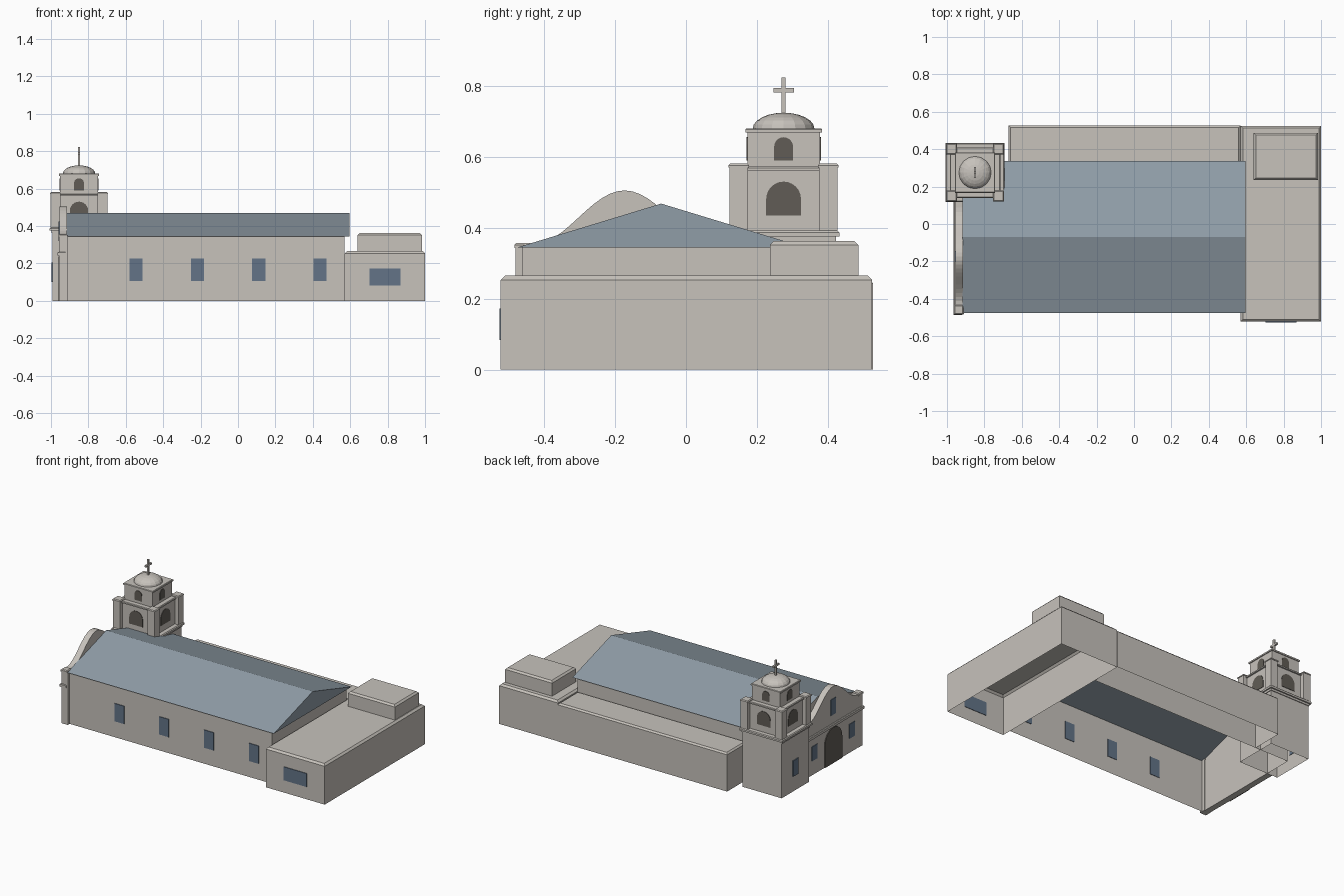
import bpy, bmesh
from math import cos, sin, pi
from mathutils import Matrix, Vector

cube = bpy.data.objects.get("Cube")
if cube:
    bpy.data.objects.remove(cube, do_unlink=True)


def material(name, rgb):
    m = bpy.data.materials.new(name)
    m.use_nodes = True
    m.diffuse_color = (*rgb, 1)
    m.node_tree.nodes["Principled BSDF"].inputs["Base Color"].default_value = (*rgb, 1)
    return m


STUCCO = material("warm grey stucco", (0.57, 0.54, 0.50))
SLATE = material("blue grey roofing", (0.28, 0.34, 0.39))
GLASS = material("slate blue glass", (0.125, 0.175, 0.245))
DARK = material("dark opening", (0.12, 0.108, 0.093))


def finish(bm, name, *mats):
    mesh = bpy.data.meshes.new(name)
    bm.to_mesh(mesh)
    bm.free()
    for m in mats:
        mesh.materials.append(m)
    ob = bpy.data.objects.new(name, mesh)
    bpy.context.collection.objects.link(ob)
    return ob


def box(name, x, y, z, mat=STUCCO, chamfer=0, drop_bottom=False, drop_top=False):
    """Box from ranges, with an optional chamfered top rim and open ends."""
    bm = bmesh.new()
    bmesh.ops.create_cube(bm, size=1)
    for v in bm.verts:
        v.co = Vector([r[0] + (c + 0.5) * (r[1] - r[0]) for c, r in zip(v.co, (x, y, z))])
    bm.normal_update()
    dead = [f for f in bm.faces if (drop_bottom and f.normal.z < -0.5) or (drop_top and f.normal.z > 0.5)]
    bmesh.ops.delete(bm, geom=dead, context='FACES')
    if chamfer:
        rim = [e for e in bm.edges if all(v.co.z > z[1] - 1e-5 for v in e.verts)]
        bmesh.ops.bevel(bm, geom=rim, offset=chamfer, segments=1, affect='EDGES')
    return finish(bm, name, mat)


def square(name, half, z, **kw):
    """Box centred on the tower axis."""
    return box(name, (TX - half, TX + half), (TY - half, TY + half), z, **kw)


def prism(name, pts, x, *mats):
    """Extrude a (y, z) outline along x."""
    bm = bmesh.new()
    face = bm.faces.new([bm.verts.new((x[0], a, b)) for a, b in pts])
    side = bmesh.ops.extrude_face_region(bm, geom=[face])
    for v in side["geom"]:
        if isinstance(v, bmesh.types.BMVert):
            v.co.x = x[1]
    bmesh.ops.recalc_face_normals(bm, faces=bm.faces)
    return finish(bm, name, *mats)


def arch(width, bottom, top, centre=0):
    r = width / 2
    curve = [(centre + r * cos(pi * i / 12), top - r + r * sin(pi * i / 12)) for i in range(13)]
    return [(centre - r, bottom), (centre + r, bottom)] + curve


# Main hall walls, open above and below
box("nave_walls", (-0.917, 0.57), (-0.46, 0.32), (0, 0.345), drop_bottom=True, drop_top=True)

# Gabled roof shell without an underside; the facade end is stucco
roof = prism("nave_roof", [(-0.477, 0.344), (0.337, 0.344), (-0.07, 0.468)], (-0.917, 0.596), SLATE, STUCCO)
bm = bmesh.new()
bm.from_mesh(roof.data)
for f in bm.faces:
    f.material_index = 1 if f.normal.x < -0.5 else 0
bmesh.ops.delete(bm, geom=[f for f in bm.faces if f.normal.z < -0.5], context='FACES')
bm.to_mesh(roof.data)
bm.free()

# Side wings
box("end_wing", (0.57, 1.0), (-0.522, 0.524), (0, 0.265), chamfer=0.012, drop_bottom=True)
box("end_wing_upper_room", (0.64, 0.983), (0.236, 0.486), (0.255, 0.362), chamfer=0.011, drop_bottom=True)
box("rear_wing", (-0.67, 0.57), (0.32, 0.527), (0, 0.253), chamfer=0.01, drop_bottom=True)

# Facade with a bell-shaped gable
FC = -0.173
gable = [(FC + 0.26 * (1 - i / 12), 0.352 + 0.153 * (0.5 + 0.5 * cos(pi * (1 - i / 12)))) for i in range(25)]
prism("facade", [(-0.478, 0), (0.132, 0), (0.132, 0.352)] + gable + [(-0.478, 0.352)], (-0.955, -0.915), STUCCO)
box("facade_corner_pier", (-0.957, -0.91), (-0.48, -0.438), (0, 0.345))
box("facade_corner_cap", (-0.961, -0.912), (-0.483, -0.434), (0.343, 0.357), chamfer=0.005)
box("facade_cornice", (-0.965, -0.92), (-0.486, 0.135), (0.242, 0.262), chamfer=0.004)
prism("main_door", arch(0.18, 0, 0.236, FC), (-0.96, -0.952), DARK)
for name, y, z0, z1 in (("facade_window_left", FC - 0.195, 0.095, 0.19),
                        ("facade_window_right", FC + 0.195, 0.095, 0.19),
                        ("facade_window_upper", FC, 0.32, 0.425)):
    box(name, (-0.959, -0.952), (y - 0.028, y + 0.028), (z0, z1), GLASS)

# Front windows
for i in range(4):
    x = -0.545 + i * 0.328
    box(f"nave_window_{i + 1}", (x - 0.035, x + 0.035), (-0.464, -0.457), (0.107, 0.225), GLASS)
box("wing_window", (0.703, 0.87), (-0.526, -0.519), (0.083, 0.172), GLASS)

# Bell tower: shaft, cornices, belfry stages
TX, TY = -0.85, 0.275
square("tower_shaft", 0.143, (0, 0.364), drop_bottom=True)
square("tower_lower_moulding", 0.148, (0.362, 0.376))
square("tower_cornice", 0.157, (0.375, 0.392), chamfer=0.005)
square("lower_belfry", 0.125, (0.39, 0.562))
square("lower_belfry_cornice", 0.135, (0.56, 0.572), chamfer=0.004)
square("upper_belfry", 0.102, (0.57, 0.672))
square("upper_belfry_cornice", 0.108, (0.668, 0.68), chamfer=0.003)
box("tower_window", (-0.998, -0.99), (TY - 0.028, TY + 0.028), (0.1, 0.205), GLASS)
for sx in (-1, 1):
    for sy in (-1, 1):
        px, py = TX + sx * 0.126, TY + sy * 0.126
        box("belfry_corner_pillar", (px - 0.026, px + 0.026), (py - 0.026, py + 0.026), (0.39, 0.574))
        box("belfry_pillar_cap", (px - 0.029, px + 0.029), (py - 0.029, py + 0.029), (0.57, 0.581), chamfer=0.005)

# Arched bell openings on all four sides
for name, half, outline in (("lower_bell_opening", 0.125, arch(0.098, 0.435, 0.53)),
                            ("upper_bell_opening", 0.102, arch(0.053, 0.59, 0.655))):
    for k in range(4):
        ob = prism(name, outline, (half - 0.003, half + 0.003), DARK)
        ob.data.transform(Matrix.Translation((TX, TY, 0)) @ Matrix.Rotation(k * pi / 2, 4, 'Z'))

# Flattened dome
bm = bmesh.new()
bmesh.ops.create_uvsphere(bm, u_segments=16, v_segments=12, radius=1)
bmesh.ops.delete(bm, geom=[v for v in bm.verts if v.co.z < -0.01], context='VERTS')
bmesh.ops.transform(bm, verts=bm.verts, matrix=Matrix.Translation((TX, TY, 0.679)) @ Matrix.Diagonal((0.087, 0.087, 0.045, 1)))
finish(bm, "tower_dome", STUCCO)

# Cross on the dome
box("cross_upright", (TX - 0.006, TX + 0.006), (TY - 0.006, TY + 0.006), (0.715, 0.823))
box("cross_arms", (TX - 0.006, TX + 0.006), (TY - 0.029, TY + 0.029), (0.781, 0.793))
